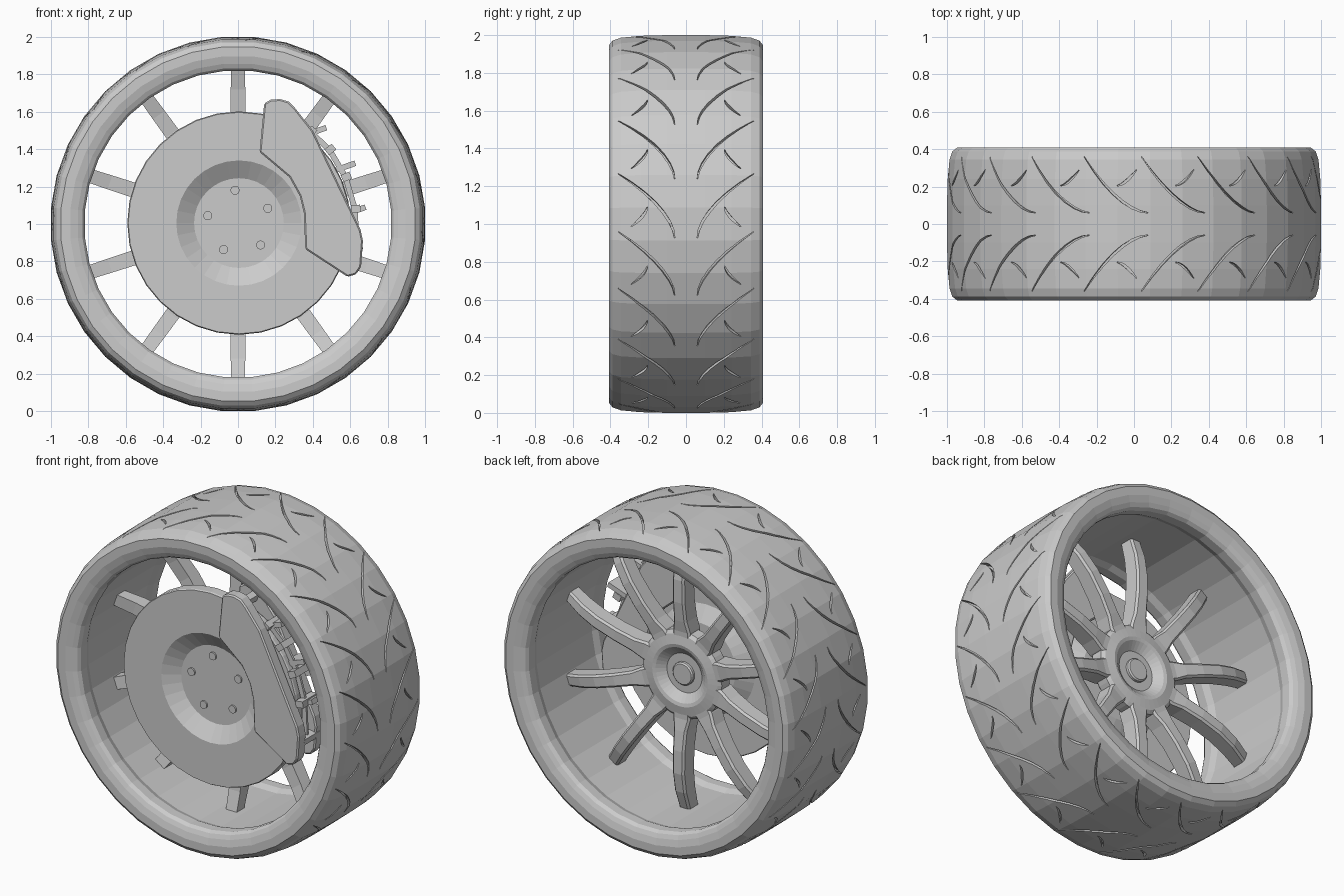
import bpy, bmesh, math
from mathutils import Vector

cube = bpy.data.objects.get("Cube")
if cube:
    bpy.data.objects.remove(cube, do_unlink=True)

grey = bpy.data.materials.new("plain grey")
grey.use_nodes = True
grey.diffuse_color = (0.6, 0.6, 0.6, 1)
grey.node_tree.nodes["Principled BSDF"].inputs["Base Color"].default_value = (0.6, 0.6, 0.6, 1)


def finish(name, bm):
    bmesh.ops.remove_doubles(bm, verts=bm.verts, dist=1e-5)
    bmesh.ops.recalc_face_normals(bm, faces=bm.faces)
    mesh = bpy.data.meshes.new(name)
    bm.to_mesh(mesh)
    bm.free()
    mesh.materials.append(grey)
    obj = bpy.data.objects.new(name, mesh)
    bpy.context.collection.objects.link(obj)
    return obj


def bridge(bm, rings, closed=False):
    """Skin equal-length vertex loops; open chains get end caps."""
    n = len(rings[0])
    pairs = list(zip(rings, rings[1:]))
    if closed:
        pairs.append((rings[-1], rings[0]))
    for a, b in pairs:
        for i in range(n):
            j = (i + 1) % n
            bm.faces.new((a[i], a[j], b[j], b[i]))
    if not closed:
        bm.faces.new(rings[0])
        bm.faces.new(rings[-1])


def lathe(name, profile, sides, phase=0.0, closed=False, centre=(0, 1)):
    """Turn (radius, y) points round the wheel axis."""
    bm = bmesh.new()
    rings = []
    for r, y in profile:
        ring = []
        for i in range(sides):
            a = phase + math.tau * i / sides
            ring.append(bm.verts.new((centre[0] + r * math.sin(a), y,
                                      centre[1] + r * math.cos(a))))
        rings.append(ring)
    bridge(bm, rings, closed)
    return finish(name, bm)


def prism(name, outline, y0, y1, bevel=0.0):
    bm = bmesh.new()
    bridge(bm, [[bm.verts.new((x, y, z)) for x, z in outline] for y in (y0, y1)])
    obj = finish(name, bm)
    if bevel:
        mod = obj.modifiers.new("soft edge", "BEVEL")
        mod.width, mod.segments, mod.limit_method = bevel, 1, "ANGLE"
    return obj


def bar(name, a, b, y0, y1, width):
    """Flat bar from a to b in the wheel plane."""
    a, b = Vector(a), Vector(b)
    d = (b - a).normalized() * width / 2
    n = Vector((-d.y, d.x))
    return prism(name, [a + n, b + n, b - n, a - n], y0, y1)


# Tyre and rim barrel
half = [(1.0038, 0.1), (1.0, 0.24), (0.99, 0.345), (0.975, 0.388), (0.95, 0.408),
        (0.9, 0.408), (0.86, 0.397), (0.835, 0.385), (0.822, 0.365), (0.822, 0.31),
        (0.838, 0.27)]
loop = half + [(r, -y) for r, y in reversed(half)]
tyre = lathe("tyre", loop, 36, math.radians(5), closed=True)


# Tread grooves
def groove(bm, path, width):
    """Thin tapered cutter along (angle, y) points."""
    rings = []
    last = len(path) - 1
    for i, p in enumerate(path):
        t = (path[min(i + 1, last)] - path[max(i - 1, 0)]).normalized()
        w = width * (0.2 + 0.8 * math.sin(math.pi * i / last))
        side = Vector((-t.y, t.x)) * w / 2
        ring = []
        for r, s in ((0.974, 1), (0.974, -1), (1.04, -1), (1.04, 1)):
            q = p + side * s
            ring.append(bm.verts.new((r * math.sin(q.x), q.y, 1 + r * math.cos(q.x))))
        rings.append(ring)
    bridge(bm, rings)


cut = bmesh.new()
for k in range(20):
    start = math.radians(2.3 + 18 * k)
    for s in (-1, 1):
        sweep, crescent = [], []
        for i in range(8):
            t = i / 7
            sweep.append(Vector((start + math.radians(20 * (1 - t ** 1.1)),
                                 s * (0.06 + 0.3 * t ** 1.9))))
            crescent.append(Vector((start + math.radians(10.5 + 6 * t),
                                    s * (0.205 + 0.085 * t ** 1.6))))
        groove(cut, sweep, 0.014)
        groove(cut, crescent, 0.014)
cutter = finish("groove_cutter", cut)
cutter.hide_render = True
mod = tyre.modifiers.new("grooves", "BOOLEAN")
mod.operation, mod.solver, mod.object = "DIFFERENCE", "EXACT", cutter
bpy.context.view_layer.update()
carved = bpy.data.meshes.new_from_object(
    tyre.evaluated_get(bpy.context.evaluated_depsgraph_get()))
tyre.modifiers.clear()
xs = [v.co.x for v in carved.vertices]
if xs and 1.98 < max(xs) - min(xs) < 2.02:
    tyre.data = carved
bpy.data.objects.remove(cutter, do_unlink=True)

# Hub with recessed centre cap
lathe("hub", [(0, -0.06), (0.25, -0.06), (0.27, -0.04), (0.27, 0.035), (0.25, 0.05),
              (0.19, 0.06), (0.17, 0.055), (0.12, 0.015), (0, 0.015)], 40)
lathe("centre_cap", [(0, 0.01), (0.07, 0.01), (0.07, 0.03), (0.062, 0.038), (0, 0.038)], 24)

# Ten bowed spokes: radius, half width, back y, front y
stations = [(0.18, 0.062, 0.05, -0.055), (0.27, 0.058, 0.052, -0.055),
            (0.34, 0.044, 0.065, -0.045), (0.46, 0.041, 0.08, -0.025),
            (0.6, 0.04, 0.082, -0.02), (0.72, 0.039, 0.062, -0.035),
            (0.836, 0.037, 0.02, -0.065)]
for k in range(10):
    a = math.tau * k / 10
    out, side = Vector((math.sin(a), 0, math.cos(a))), Vector((math.cos(a), 0, -math.sin(a)))
    bm = bmesh.new()
    rings = []
    for r, w, yb, yf in stations:
        section = ((-w, yf), (w, yf), (w, yb - 0.012), (w - 0.012, yb),
                   (0.012 - w, yb), (-w, yb - 0.012))
        rings.append([bm.verts.new(out * r + side * x + Vector((0, y, 1))) for x, y in section])
    bridge(bm, rings)
    finish(f"spoke_{k + 1}", bm)

# Brake disc with sunken hat and five studs
lathe("brake_disc", [(0, -0.22), (0.24, -0.22), (0.335, -0.28), (0.592, -0.28),
                     (0.597, -0.272), (0.597, -0.212), (0.592, -0.205), (0.335, -0.205),
                     (0.24, -0.15), (0, -0.15)], 32, centre=(0.005, 1.005))
for k in range(5):
    a = math.radians(-7 + 72 * k)
    lathe(f"stud_{k + 1}", [(0, -0.23), (0.024, -0.23), (0.024, -0.21), (0, -0.21)], 14,
          centre=(0.005 + 0.17 * math.sin(a), 1.012 + 0.17 * math.cos(a)))

# Caliper: front and back plates astride the disc
outline = [(0.115, 1.385), (0.14, 1.645), (0.175, 1.665), (0.225, 1.668), (0.27, 1.655),
           (0.305, 1.62), (0.4, 1.5), (0.655, 0.97), (0.668, 0.91), (0.658, 0.77),
           (0.63, 0.73), (0.585, 0.718), (0.36, 0.865), (0.352, 1.06), (0.33, 1.15),
           (0.275, 1.25)]
prism("caliper_front", outline, -0.36, -0.285, 0.008)
prism("caliper_back", outline, -0.19, -0.12, 0.008)

# Bridge struts and ribs joining the plates
posts = [(0.25, 1.61), (0.39, 1.49), (0.49, 1.395), (0.575, 1.25), (0.625, 1.08), (0.635, 0.86)]
for i, (x, z) in enumerate(posts):
    p = Vector((x, z))
    out = (p - Vector((0, 1))).normalized()
    bar(f"bridge_strut_{i + 1}", p - out * 0.02, p + out * 0.03, -0.3, -0.15, 0.04)
for i, (x, z) in enumerate(((0.43, 1.5), (0.585, 1.31), (0.64, 1.075))):
    p = Vector((x, z))
    bar(f"bridge_lug_{i + 1}", p - Vector((0.1, 0.035)), p + Vector((0.042, 0.015)),
        -0.25, -0.13, 0.03)
for i, (a, b) in enumerate(zip(posts[1:], posts[2:])):
    bar(f"bridge_rib_{i + 1}", a, b, -0.25, -0.235, 0.03)
